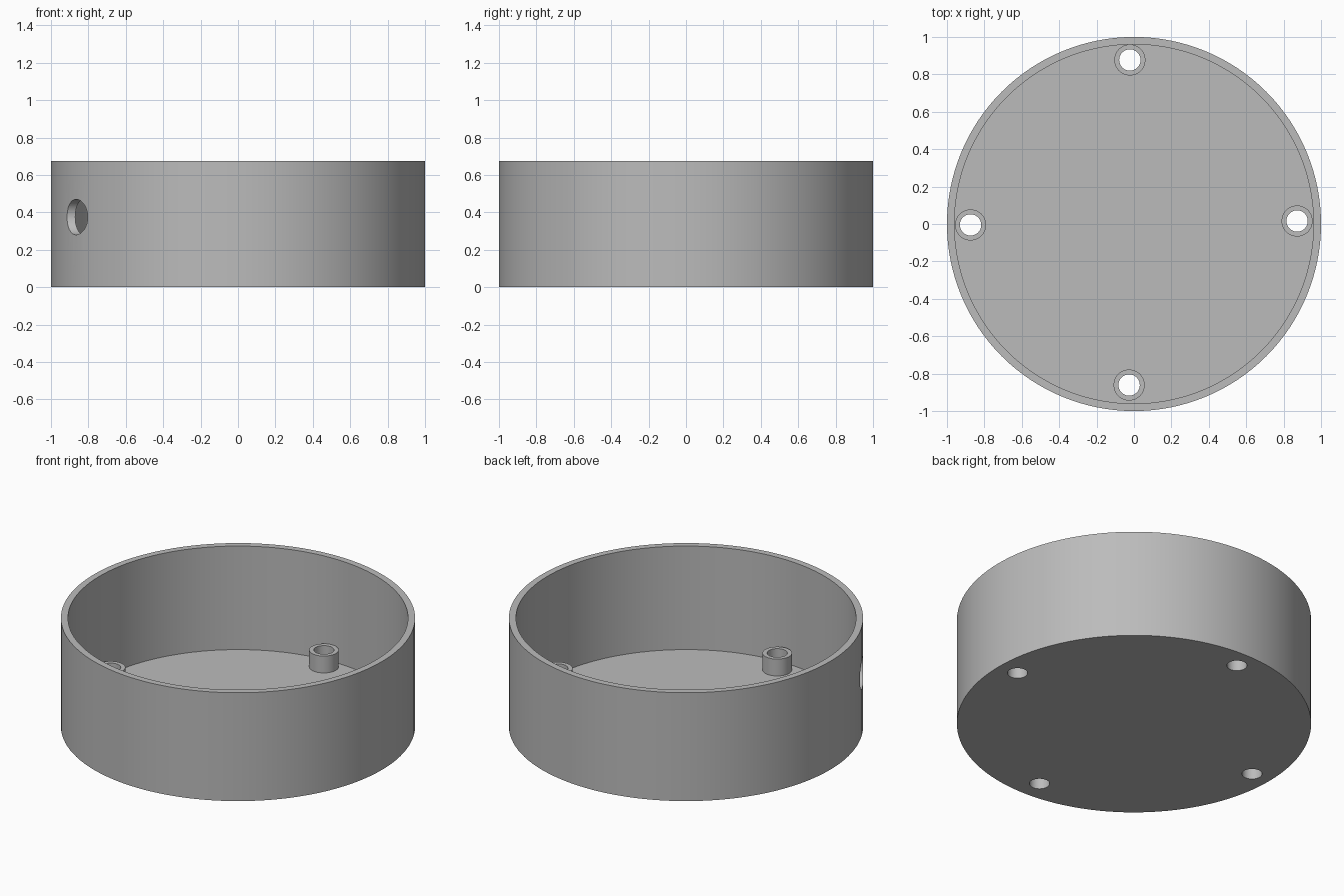
import bpy, math
from mathutils import Matrix

if "Cube" in bpy.data.objects:
    bpy.data.objects.remove(bpy.data.objects["Cube"], do_unlink=True)
import bmesh

HEIGHT, FLOOR = 0.675, 0.03
POST_TOP, POST_R, HOLE_R = 0.135, 0.083, 0.057
POSTS = {"back": (-0.022, 0.877), "front": (-0.026, -0.861),
         "right": (-0.874, -0.005), "left": (0.872, 0.016)}

grey = bpy.data.materials.new("plain grey")
grey.use_nodes = True
colour = (0.5, 0.5, 0.5, 1)
grey.diffuse_color = colour
grey.node_tree.nodes["Principled BSDF"].inputs["Base Color"].default_value = colour


def finish(bm, name):
    bmesh.ops.remove_doubles(bm, verts=bm.verts, dist=1e-5)
    bmesh.ops.recalc_face_normals(bm, faces=bm.faces)
    mesh = bpy.data.meshes.new(name)
    bm.to_mesh(mesh)
    bm.free()
    obj = bpy.data.objects.new(name, mesh)
    bpy.context.collection.objects.link(obj)
    mesh.materials.append(grey)
    return obj


def lathe(name, profile, segments, closed=False):
    """Spin an (r, z) profile around the z axis."""
    bm = bmesh.new()
    verts = [bm.verts.new((r, 0, z)) for r, z in profile]
    edges = [bm.edges.new(pair) for pair in zip(verts, verts[1:])]
    if closed:
        edges.append(bm.edges.new((verts[-1], verts[0])))
    bmesh.ops.spin(bm, geom=verts + edges, cent=(0, 0, 0), axis=(0, 0, 1),
                   angle=math.tau, steps=segments, use_merge=True)
    return finish(bm, name)


def cut(target, radius, depth, matrix):
    """Drill a round hole and discard the drill."""
    bm = bmesh.new()
    bmesh.ops.create_cone(bm, cap_ends=True, segments=48, radius1=radius,
                          radius2=radius, depth=depth, matrix=matrix)
    drill = finish(bm, "drill")
    drill.hide_render = True
    mod = target.modifiers.new("hole", "BOOLEAN")
    mod.operation, mod.solver, mod.object = "DIFFERENCE", "EXACT", drill
    bpy.context.view_layer.objects.active = target
    bpy.ops.object.modifier_apply(modifier=mod.name)
    bpy.data.objects.remove(drill, do_unlink=True)


# Round open tray with a thin wall and floor
tray = lathe("round_tray", [(0, 0), (1, 0), (1, HEIGHT), (0.96, HEIGHT),
                            (0.96, FLOOR), (0, FLOOR)], 128)

# Cable hole through the wall, running along x
cut(tray, 0.095, 0.5, Matrix.Translation((-0.87, -0.5, 0.375))
    @ Matrix.Rotation(math.pi / 2, 4, "Y"))

# Hollow screw posts, with matching holes through the floor
parts = [tray]
for side, (x, y) in POSTS.items():
    cut(tray, HOLE_R, 0.2, Matrix.Translation((x, y, 0)))
    post = lathe(side + "_screw_post", [(HOLE_R, FLOOR), (POST_R, FLOOR),
                 (POST_R, POST_TOP), (HOLE_R, POST_TOP)], 48, closed=True)
    post.location = (x, y, 0)
    parts.append(post)

# Smooth round walls with crisp rims
bpy.ops.object.select_all(action="DESELECT")
for part in parts:
    part.select_set(True)
bpy.context.view_layer.objects.active = tray
bpy.ops.object.shade_smooth_by_angle(angle=math.radians(30))
